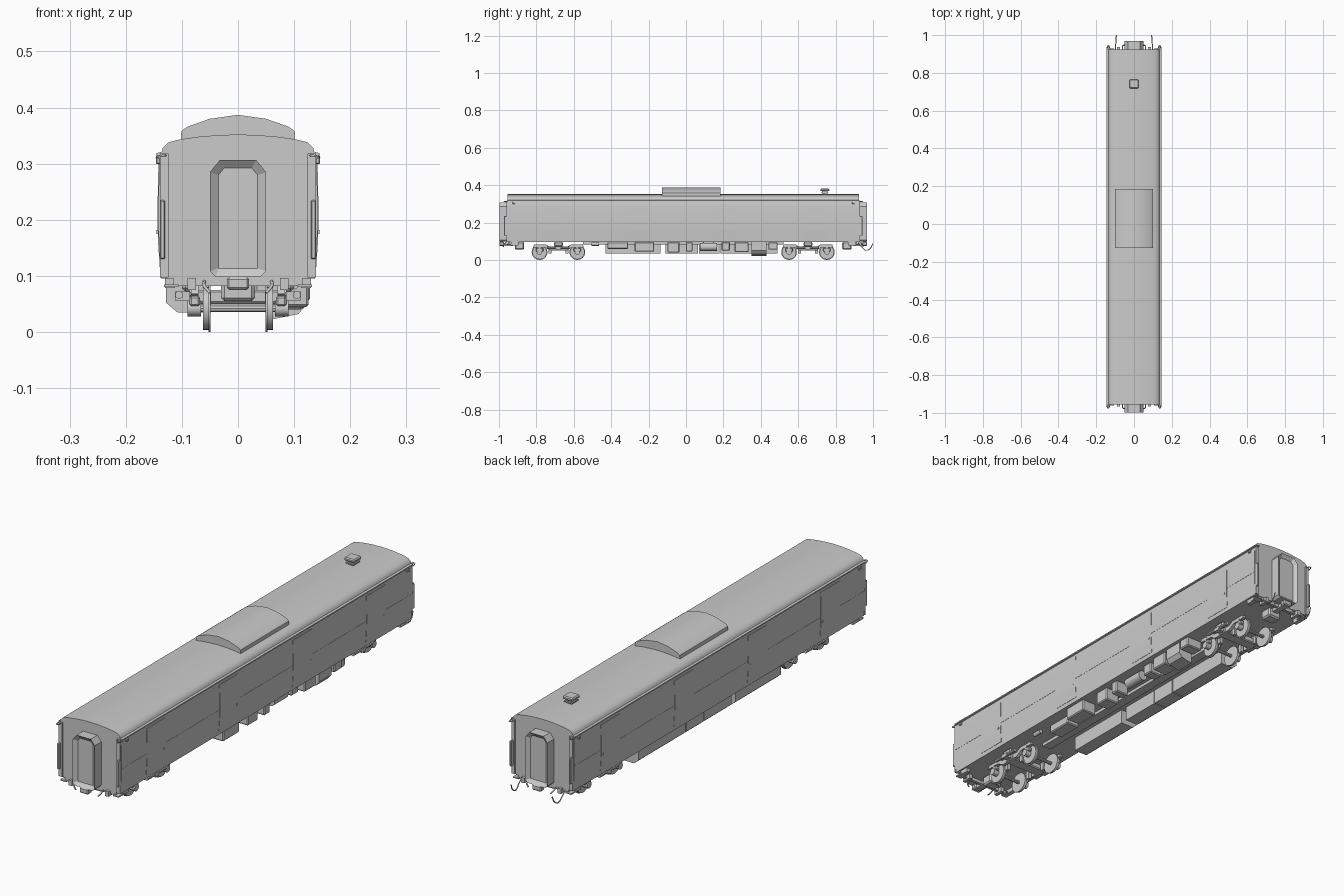
import bpy, bmesh, math
from mathutils import Vector

if "Cube" in bpy.data.objects:
    bpy.data.objects.remove(bpy.data.objects["Cube"])

Y0, Y1 = -0.955, 0.925            # body ends
SIDES = (-1, 1)


def finish(bm, name, smooth=False):
    bmesh.ops.recalc_face_normals(bm, faces=bm.faces)
    me = bpy.data.meshes.new(name)
    bm.to_mesh(me)
    bm.free()
    ob = bpy.data.objects.new(name, me)
    bpy.context.collection.objects.link(ob)
    if smooth:
        bpy.ops.object.select_all(action='DESELECT')
        ob.select_set(True)
        bpy.context.view_layer.objects.active = ob
        bpy.ops.object.shade_smooth_by_angle(angle=math.radians(35))
    return ob


def box(name, x, y, z, bevel=0.0):
    bm = bmesh.new()
    bmesh.ops.create_cube(bm, size=1)
    for v in bm.verts:
        v.co = [(r[0] + r[1]) / 2 + c * (r[1] - r[0]) for r, c in zip((x, y, z), v.co)]
    if bevel:
        bmesh.ops.bevel(bm, geom=bm.edges[:], offset=bevel, segments=1, affect='EDGES')
    return finish(bm, name)


def sx(s, a, b):
    return tuple(sorted((s * a, s * b)))


def prism(name, pts, axis, a, b, smooth=False):
    """Extrude a closed outline along x (points are y,z) or y (points are x,z)."""
    bm = bmesh.new()
    place = (lambda p, t: (t, p[0], p[1])) if axis == 'x' else (lambda p, t: (p[0], t, p[1]))
    f = bm.faces.new([bm.verts.new(place(p, a)) for p in pts])
    ext = bmesh.ops.extrude_face_region(bm, geom=[f])
    shift = Vector((b - a, 0, 0)) if axis == 'x' else Vector((0, b - a, 0))
    bmesh.ops.translate(bm, vec=shift, verts=[g for g in ext['geom'] if isinstance(g, bmesh.types.BMVert)])
    return finish(bm, name, smooth)


def cyl(name, axis, centre, r, a, b, n=16):
    pts = [(centre[0] + r * math.cos(2 * math.pi * i / n),
            centre[1] + r * math.sin(2 * math.pi * i / n)) for i in range(n)]
    return prism(name, pts, axis, a, b, True)


def tube(name, pts, r):
    cu = bpy.data.curves.new(name, 'CURVE')
    cu.dimensions = '3D'
    cu.bevel_depth, cu.bevel_resolution, cu.use_fill_caps = r, 1, True
    sp = cu.splines.new('BEZIER')
    sp.bezier_points.add(len(pts) - 1)
    for bp, p in zip(sp.bezier_points, pts):
        bp.co = p
        bp.handle_left_type = bp.handle_right_type = 'AUTO'
    sp.resolution_u = 4
    ob = bpy.data.objects.new(name, cu)
    bpy.context.collection.objects.link(ob)
    return ob


def mirrored(half):
    return half + [(-x, z) for x, z in reversed(half) if x > 1e-6]


# Body shell with curved roof
half = [(0.137, 0.095), (0.141, 0.16), (0.142, 0.2), (0.141, 0.28), (0.139, 0.312), (0.134, 0.328),
        (0.124, 0.338), (0.105, 0.343), (0.07, 0.348), (0.035, 0.351), (0, 0.352)]
prism("body_shell", mirrored(half), 'y', Y0, Y1, True)

# Roof air unit
ac = [(0.102, 0.335), (0.101, 0.358), (0.09, 0.366), (0.05, 0.38), (0, 0.387)]
prism("roof_unit", mirrored(ac), 'y', -0.128, 0.185, True)

# Roof vent
box("vent_base", (-0.012, 0.012), (0.728, 0.756), (0.345, 0.368))
box("vent_flange", (-0.018, 0.018), (0.722, 0.762), (0.357, 0.362))
box("vent_cap", (-0.024, 0.024), (0.718, 0.766), (0.368, 0.382), 0.004)

for s in SIDES:
    # Rain gutter and belt line
    prism("rain_gutter", [(s * 0.137, 0.312), (s * 0.145, 0.314), (s * 0.145, 0.319), (s * 0.136, 0.321)], 'y', Y0, Y1)
    box("belt_line", sx(s, 0.139, 0.1428), (Y0, Y1), (0.197, 0.199))
    # Side doors following the wall slope
    for y in (-0.73, -0.26, 0.215, 0.69):
        prism("side_door", [(s * 0.13, 0.112), (s * 0.1392, 0.112), (s * 0.1428, 0.165), (s * 0.1433, 0.2),
                            (s * 0.1428, 0.275), (s * 0.1412, 0.3), (s * 0.13, 0.3)], 'y', y - 0.062, y + 0.062)
        box("door_handle", sx(s, 0.142, 0.145), (y + 0.045, y + 0.052), (0.175, 0.182))
    # Small side lamps under the gutter
    for y in (-0.92, 0.895):
        box("side_lamp", sx(s, 0.138, 0.1465), (y - 0.007, y + 0.007), (0.299, 0.311), 0.002)

# Both ends: posts, rails, gangway, coupler and buffer beam
for e, yb, yg in ((-1, Y0, -0.998), (1, Y1, 0.968)):
    for s in SIDES:
        box("corner_post", sx(s, 0.124, 0.139), tuple(sorted((yb, yb + e * 0.006))), (0.097, 0.318))
        box("corner_rail", sx(s, 0.130, 0.139), tuple(sorted((yb, yb + e * 0.018))), (0.13, 0.235), 0.002)
        tube("gutter_end", [(s * 0.128, yb, 0.315), (s * 0.136, yb + e * 0.02, 0.314), (s * 0.145, yb, 0.312)], 0.002)
        # Corner step hangers
        box("corner_step", sx(s, 0.112, 0.13), tuple(sorted((yb - e * 0.02, yb - e * 0.06))), (0.078, 0.096))
        box("step_tread", sx(s, 0.106, 0.132), tuple(sorted((yb + e * 0.005, yb - e * 0.03))), (0.08, 0.085))
        box("end_bracket", sx(s, 0.075, 0.09), tuple(sorted((yb + e * 0.012, yb - e * 0.03))), (0.075, 0.096))
        tube("brake_hose", [(s * 0.06, yb, 0.09), (s * 0.06, yb + e * 0.018, 0.082), (s * 0.05, yb + e * 0.022, 0.07)], 0.003)
    # Gangway frame with chamfered corners and recessed door
    bm = bmesh.new()
    pts = mirrored([(0.04, 0.098), (0.05, 0.108), (0.05, 0.285), (0.032, 0.307)])
    f = bm.faces.new([bm.verts.new((x, yb - e * 0.005, z)) for x, z in pts])
    ext = bmesh.ops.extrude_face_region(bm, geom=[f])
    verts = [g for g in ext['geom'] if isinstance(g, bmesh.types.BMVert)]
    bmesh.ops.translate(bm, verts=verts, vec=(0, yg - yb + e * 0.005, 0))
    front = [g for g in ext['geom'] if isinstance(g, bmesh.types.BMFace)]
    bmesh.ops.inset_region(bm, faces=front, thickness=0.015, depth=0, use_even_offset=True)
    bmesh.ops.translate(bm, verts=list(front[0].verts), vec=(0, -e * 0.012, 0))
    finish(bm, "gangway")
    # Coupler
    ys = tuple(sorted((yb - e * 0.07, yg - e * 0.006)))
    box("coupler_shank", (-0.013, 0.013), ys, (0.078, 0.092))
    box("coupler_head", (-0.02, 0.02), tuple(sorted((yg - e * 0.025, yg))), (0.075, 0.098), 0.004)
    box("buffer_beam", (-0.115, 0.115), tuple(sorted((yb - e * 0.002, yb - e * 0.015))), (0.082, 0.096))
    box("draft_gear", (-0.03, 0.03), tuple(sorted((yb - e * 0.04, yb - e * 0.09))), (0.055, 0.096), 0.006)

# Jumper cables on the back end
for s in SIDES:
    tube("jumper_cable", [(s * 0.098, 0.915, 0.092), (s * 0.098, 0.94, 0.07), (s * 0.096, 0.962, 0.052),
                          (s * 0.095, 0.985, 0.062), (s * 0.093, 0.998, 0.087)], 0.0025)

# Bogies
for yc in (-0.682, 0.652):
    for d in (-0.101, 0.101):
        y = yc + d
        cyl("axle", 'x', (y, 0.042), 0.007, -0.085, 0.085, 10)
        for s in SIDES:
            cyl("wheel", 'x', (y, 0.042), 0.042, s * 0.049, s * 0.053, 24)
            cyl("wheel_tread", 'x', (y, 0.042), 0.0385, s * 0.052, s * 0.062, 24)
            cyl("axle_box", 'x', (y, 0.042), 0.014, s * 0.066, s * 0.09, 12)
            box("axle_guide", sx(s, 0.068, 0.086), (y - 0.02, y + 0.02), (0.046, 0.064), 0.003)
            cyl("axle_spring_cap", 'x', (y, 0.07), 0.009, s * 0.07, s * 0.086, 10)
    for s in SIDES:
        # Cranked side frame
        prism("bogie_side_frame", [(yc + a, z) for a, z in (
            (-0.135, 0.068), (-0.13, 0.082), (-0.065, 0.082), (-0.045, 0.07), (0.045, 0.07), (0.065, 0.082),
            (0.13, 0.082), (0.135, 0.068), (0.07, 0.066), (0.045, 0.05), (-0.045, 0.05), (-0.07, 0.066))],
            'x', s * 0.07, s * 0.084)
        box("air_spring", sx(s, 0.07, 0.1), (yc - 0.024, yc + 0.024), (0.072, 0.096), 0.006)
        box("damper_bracket", sx(s, 0.082, 0.112), (yc - 0.012, yc + 0.012), (0.056, 0.072))
        cyl("yaw_damper", 'y', (s * 0.105, 0.066), 0.007, yc - 0.06, yc + 0.06, 10)
        for d in (-0.045, 0.045):
            box("brake_hanger", sx(s, 0.048, 0.062), (yc + d - 0.008, yc + d + 0.008), (0.035, 0.07))
    box("bogie_bolster", (-0.085, 0.085), (yc - 0.025, yc + 0.025), (0.05, 0.075), 0.004)
    box("centre_pivot", (-0.025, 0.025), (yc - 0.022, yc + 0.022), (0.07, 0.097))

# Underfloor equipment, left side: long cabinets with chamfered lower edge
for a, b in ((-0.43, -0.137), (-0.11, 0.065), (0.07, 0.18), (0.185, 0.49)):
    prism("equipment_cabinet", [(-0.128, 0.096), (-0.128, 0.052), (-0.108, 0.035), (-0.05, 0.035), (-0.05, 0.096)], 'y', a, b)

# Right side: smaller boxes and tanks (x range, y range, z bottom)
for x, y, z in (((0.03, 0.09), (-0.42, -0.31), 0.06), ((0.06, 0.126), (-0.275, -0.17), 0.045),
                ((0.05, 0.115), (-0.1, -0.035), 0.04), ((0.06, 0.12), (0.0, 0.035), 0.045),
                ((0.05, 0.11), (0.19, 0.235), 0.05), ((0.05, 0.12), (0.26, 0.335), 0.042),
                ((0.055, 0.128), (0.44, 0.49), 0.055)):
    box("equipment_box", x, y, (z, 0.096), 0.004)
prism("sloped_tank", [(0.058, 0.096), (0.058, 0.022), (0.108, 0.032), (0.122, 0.05), (0.122, 0.096)], 'y', 0.35, 0.43)
cyl("air_reservoir", 'y', (0.092, 0.07), 0.021, 0.075, 0.165)
cyl("small_reservoir", 'y', (0.1, 0.085), 0.009, -0.505, -0.465, 12)
for y in (0.09, 0.145):
    box("reservoir_strap", (0.088, 0.096), (y, y + 0.006), (0.085, 0.097))
# Centre equipment and floor beam
box("floor_beam", (-0.02, 0.02), (-0.55, 0.52), (0.082, 0.097))
